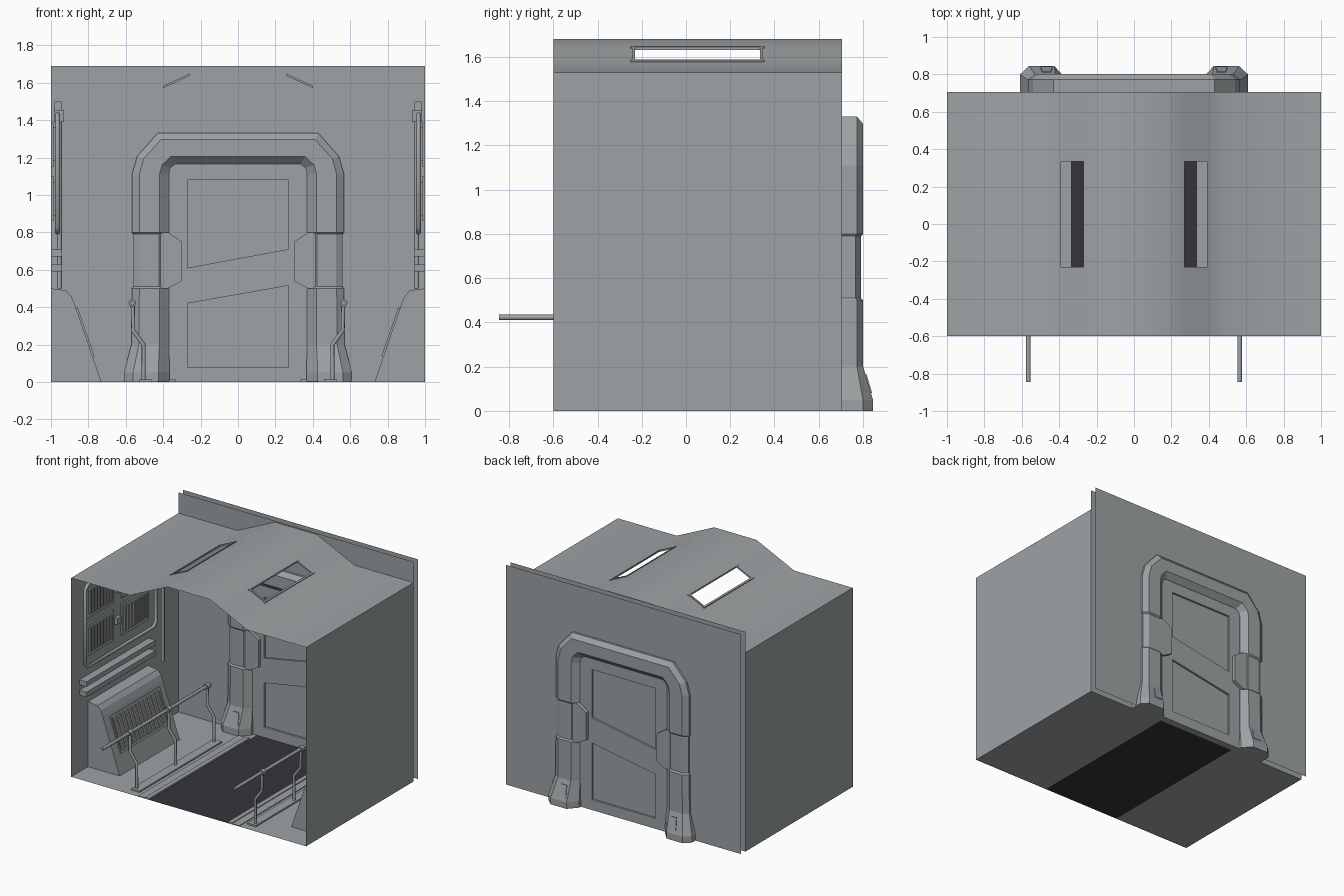
import bpy, bmesh, math
from mathutils import Vector

if "Cube" in bpy.data.objects:
    bpy.data.objects.remove(bpy.data.objects["Cube"])


def material(name, rgb):
    m = bpy.data.materials.new(name)
    m.diffuse_color = (*rgb, 1)
    m.use_nodes = True
    m.node_tree.nodes["Principled BSDF"].inputs["Base Color"].default_value = m.diffuse_color
    return m


GREY = material("panel grey", (0.34, 0.365, 0.375))
DARK = material("dark walkway", (0.036, 0.034, 0.042))


def mesh(name, verts, faces, mat=GREY, solid=True):
    me = bpy.data.meshes.new(name)
    me.from_pydata(verts, [], faces)
    if solid:
        bm = bmesh.new()
        bm.from_mesh(me)
        bmesh.ops.recalc_face_normals(bm, faces=bm.faces)
        bm.to_mesh(me)
        bm.free()
    me.materials.append(mat)
    ob = bpy.data.objects.new(name, me)
    bpy.context.collection.objects.link(ob)
    return ob


def prism(name, pts, y0, y1, mat=GREY):
    """Extrude an xz polygon along y."""
    n = len(pts)
    v = [(x, y, z) for y in (y0, y1) for x, z in pts]
    f = [tuple(range(n)), tuple(range(2 * n - 1, n - 1, -1))]
    f += [(i, (i + 1) % n, n + (i + 1) % n, n + i) for i in range(n)]
    return mesh(name, v, f, mat)


def box(name, x0, x1, y0, y1, z0, z1, mat=GREY):
    return prism(name, [(x0, z0), (x1, z0), (x1, z1), (x0, z1)], y0, y1, mat)


def tube(name, pts, r, closed=False, res=2):
    """Round bar along a polyline."""
    cu = bpy.data.curves.new(name, 'CURVE')
    cu.dimensions = '3D'
    cu.bevel_depth = r
    cu.bevel_resolution = res
    cu.use_fill_caps = True
    sp = cu.splines.new('POLY')
    sp.points.add(len(pts) - 1)
    for p, c in zip(sp.points, pts):
        p.co = (*c, 1)
    sp.use_cyclic_u = closed
    tmp = bpy.data.objects.new(name, cu)
    bpy.context.collection.objects.link(tmp)
    bpy.context.view_layer.update()
    dg = bpy.context.evaluated_depsgraph_get()
    me = bpy.data.meshes.new_from_object(tmp.evaluated_get(dg))
    bpy.data.objects.remove(tmp)
    me.materials.clear()
    me.materials.append(GREY)
    ob = bpy.data.objects.new(name, me)
    bpy.context.collection.objects.link(ob)
    return ob


Y0, Y1, YO, YC = -0.6, 0.705, 0.757, 0.731   # front, inner wall, outer wall, door centre
EAVE, RIDGE = 1.53, 1.68


def roof_z(x):
    t = (0.5 - abs(x)) / 0.32
    return EAVE + (RIDGE - EAVE) * min(1, max(0, t))


# Roof with two skylight openings
xs = [-1, -0.5, -0.395, -0.265, -0.18, 0.18, 0.265, 0.395, 0.5, 1]
ys = [Y0, -0.235, 0.34, Y1]
rv = [(x, y, roof_z(x)) for y in ys for x in xs]
rf = [(j * 10 + i, j * 10 + i + 1, j * 10 + i + 11, j * 10 + i + 10)
      for j in range(3) for i in range(9) if not (j == 1 and i in (2, 6))]
roof = mesh("roof", rv, rf, solid=False)
bpy.context.view_layer.objects.active = roof
roof.select_set(True)
bpy.ops.object.shade_smooth_by_angle(angle=math.radians(30))
roof.select_set(False)

# End walls: two thin sheets notched for the doorway
for nm, y, order in (("inner_end_wall", Y1, 1), ("outer_end_wall", YO, -1)):
    p = [(-1, 0), (-0.45, 0), (-0.45, 1.25), (0.45, 1.25), (0.45, 0), (1, 0),
         (1, 1.69), (-1, 1.69)]
    mesh(nm, [(x, y, z) for x, z in p], [(0, 1, 2, 7)[::order], (7, 2, 3, 6)[::order],
                                         (3, 4, 5, 6)[::order]], solid=False)

# Dark walkway
mesh("walkway", [(-0.335, Y0, 0), (0.335, Y0, 0), (0.335, Y1, 0), (-0.335, Y1, 0)],
     [(0, 1, 2, 3)], DARK, False)

# Door frame: one lofted band, symmetric front to back
# stations: outer x, outer z, inner x, inner z, half depth
half = [(.61, 0, .365, 0, .114), (.61, .05, .365, .05, .114), (.57, .2, .37, .2, .07),
        (.567, .5, .37, .5, .07), (.56, .51, .375, .51, .06), (.56, .79, .375, .79, .06),
        (.567, .8, .37, .8, .07), (.567, 1.11, .37, 1.11, .07),
        (.54, 1.205, .362, 1.145, .07), (.43, 1.33, .335, 1.165, .07)]
stations = half + [(-a, b, -c, d, e) for a, b, c, d, e in reversed(half)]
fv, ff = [], []
for ox, oz, ix, iz, d in stations:
    for t, y in ((0, -.6), (.2, -1), (.75, -1), (1, -.4), (1, .4), (.75, 1), (.2, 1), (0, .6)):
        fv.append((ox + (ix - ox) * t, YC + y * d, oz + (iz - oz) * t))
for k in range(len(stations) - 1):
    ff += [(k * 8 + i, k * 8 + (i + 1) % 8, k * 8 + 8 + (i + 1) % 8, k * 8 + 8 + i)
           for i in range(8)]
ff += [tuple(range(8)), tuple(range(len(fv) - 8, len(fv)))]
mesh("door_frame", fv, ff)

# Door: core slab with raised stiles and a slanted middle rail
box("door_core", -.4, .4, YC - .012, YC + .012, 0, 1.19)
rails = {"door_left_stile": [(-.4, 0), (-.27, 0), (-.27, 1.19), (-.4, 1.19)],
         "door_right_stile": [(.27, 0), (.4, 0), (.4, 1.19), (.27, 1.19)],
         "door_top_rail": [(-.27, 1.08), (.27, 1.08), (.27, 1.19), (-.27, 1.19)],
         "door_bottom_rail": [(-.27, 0), (.27, 0), (.27, .08), (-.27, .08)],
         "door_middle_rail": [(-.27, .42), (.27, .515), (.27, .71), (-.27, .61)]}
for nm, p in rails.items():
    prism(nm, p, YC - .027, YC + .027)

for s, side in ((-1, "left"), (1, "right")):
    def sbox(name, a, b, *rest):
        return box(f"{side}_{name}", s * a, s * b, *rest)

    # Side wall, floor and floor trims
    mesh(side + "_wall", [(s, Y0, 0), (s, Y1, 0), (s, Y1, EAVE), (s, Y0, EAVE)],
         [(0, 1, 2, 3)[::s]], solid=False)
    mesh(side + "_floor", [(s * .335, Y0, 0), (s, Y0, 0), (s, Y1, 0), (s * .335, Y1, 0)],
         [(0, 1, 2, 3)[::s]], solid=False)
    sbox("floor_trim", .335, .37, Y0, .62, 0, .012)
    sbox("floor_step", .37, .43, Y0, .62, 0, .006)

    # Skylight rim following the roof slope
    def rim(name, a, b, y0, y1):
        prism(f"{side}_{name}", [(s * a, roof_z(a) - .006), (s * b, roof_z(b) - .006),
                                 (s * b, roof_z(b) + .006), (s * a, roof_z(a) + .006)], y0, y1)
    rim("skylight_inner_rim", .26, .27, -.25, .355)
    rim("skylight_outer_rim", .39, .402, -.25, .355)
    rim("skylight_front_rim", .27, .39, -.243, -.23)
    rim("skylight_back_rim", .27, .39, .335, .348)

    # Frame clamp fins and foot plates
    prism(side + "_clamp_fin", [(s * x, z) for x, z in ((.43, .5), (.375, .5), (.3, .54),
          (.3, .75), (.375, .8), (.43, .8))], YC - .055, YC + .055)
    for e in (-1, 1):
        v = [(s * x, YC + e * (.119 - max(0, z - .05) * .29), z)
             for x, z in ((.435, .08), (.5, .08), (.49, .165), (.445, .165))]
        v += [(x, y - e * .008, z) for x, y, z in v]
        mesh(side + "_foot_plate", v, [(0, 1, 2, 3), (7, 6, 5, 4), (0, 1, 5, 4), (1, 2, 6, 5),
                                       (2, 3, 7, 6), (3, 0, 4, 7)])

    # Sloped console with a slatted grille
    prism(side + "_console", [(s * x, z) for x, z in ((1, 0), (.73, 0), (.875, .42),
          (.892, .46), (.92, .49), (1, .5))], -.395, .335)

    def on_slope(name, t0, t1, y0, y1, h):
        q = [(.73 + .145 * t - .945 * k, .42 * t + .326 * k)
             for t, k in ((t0, 0), (t0, h), (t1, h), (t1, 0))]
        prism(f"{side}_{name}", [(s * x, z) for x, z in q], y0, y1)
    for i in range(13):
        y = -.3 + i * .046
        on_slope("console_slat", .36, .9, y, y + .022, .008)
    on_slope("grille_bottom_edge", .32, .36, -.325, .275, .01)
    on_slope("grille_top_edge", .9, .94, -.325, .275, .01)
    on_slope("grille_front_edge", .36, .9, -.325, -.312, .01)
    on_slope("grille_back_edge", .36, .9, .262, .275, .01)

    # Wall rails, pipe loop and riser pipe
    for z in (.59, .67):
        sbox("wall_rail", .94, 1, -.5, .34, z, z + .038)
    tube(side + "_pipe_loop", [(s * .965, y, z) for y, z in ((-.48, 1.4), (-.48, .83),
         (-.45, .8), (.35, .8), (.38, .83), (.38, 1.4), (.35, 1.43), (-.45, 1.43))], .013, True)
    tube(side + "_riser_pipe", [(s * .955, .45, .5), (s * .955, .45, 1.4)], .014)
    sbox("riser_clamp", .93, .985, .42, .48, 1.39, 1.455)
    sbox("riser_cap", .945, .98, .435, .465, 1.455, 1.5)

    # Ventilation panels
    for a, b in ((-.43, -.1), (0, .33)):
        for z0, z1 in ((.86, 1.1), (1.15, 1.39)):
            sbox("vent_panel", .987, 1, a, b, z0, z1)
            for i in range(8):
                y = a + .025 + i * .037
                sbox("vent_slat", .977, .99, y, y + .02, z0 + .03, z1 - .03)
    for z in (1.0, 1.24):
        sbox("vent_latch", .975, 1, -.075, -.025, z - .025, z + .025)

    # Handrail with bent posts on a base bar
    tube(side + "_handrail", [(s * .565, -.845, .422), (s * .565, .47, .422)], .0125)
    sbox("handrail_base", .46, .53, -.54, .46, 0, .012)
    for y in (-.51, -.04, .43):
        tube(side + "_rail_post", [(s * x, y, z) for x, z in ((.563, .42), (.56, .275),
             (.505, .2), (.505, 0))], .011)
        tube(side + "_rail_collar", [(s * .565, y - .018, .422), (s * .565, y + .018, .422)], .021)
